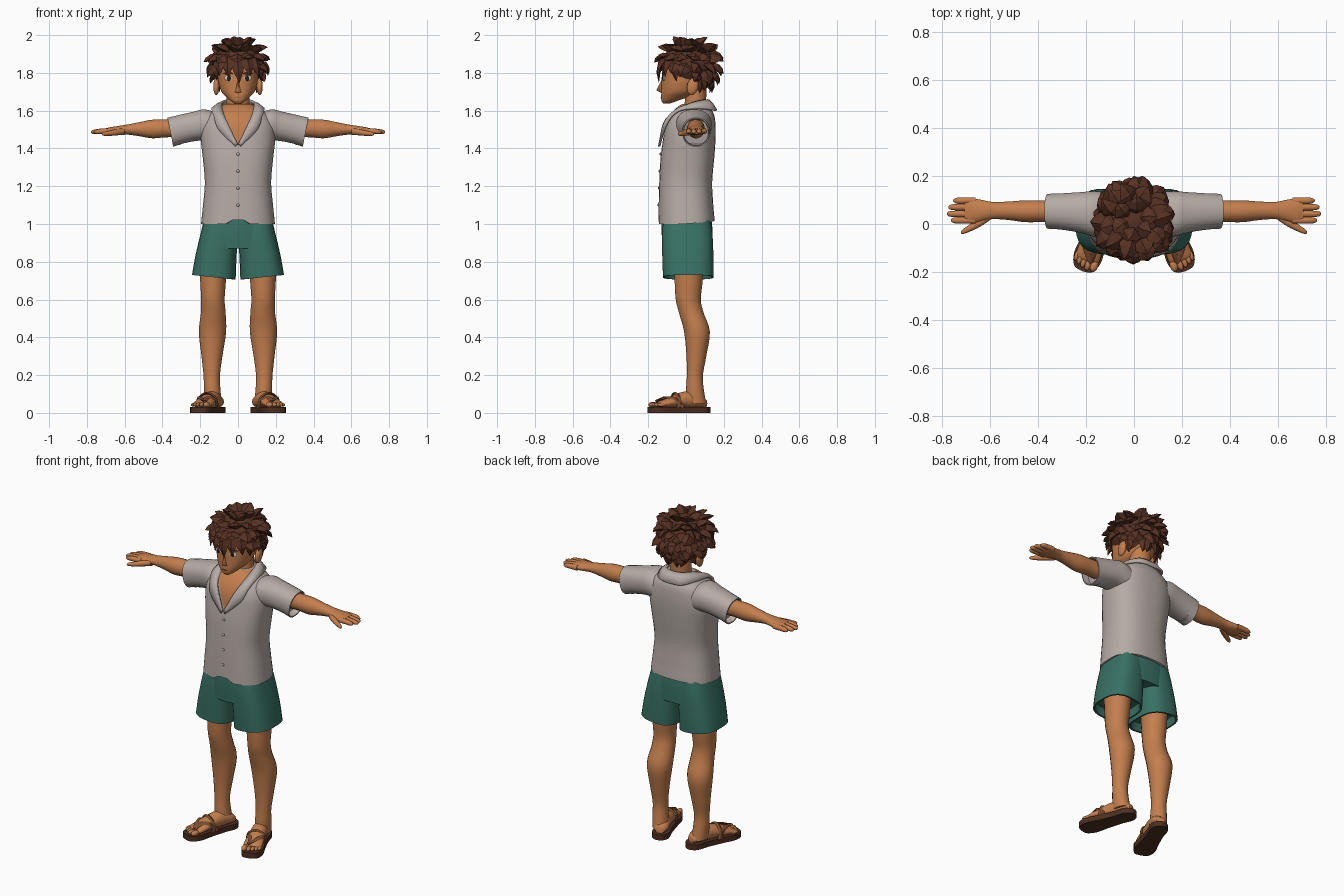
import bpy, bmesh, math, random
from mathutils import Vector, Matrix

if "Cube" in bpy.data.objects:
    bpy.data.objects.remove(bpy.data.objects["Cube"])

random.seed(4)


def material(name, rgb):
    m = bpy.data.materials.new(name)
    m.diffuse_color = (*rgb, 1)
    m.use_nodes = True
    m.node_tree.nodes["Principled BSDF"].inputs["Base Color"].default_value = m.diffuse_color
    return m


SKIN = material("tan skin", (0.55, 0.21, 0.075))
SHIRT = material("warm grey cloth", (0.47, 0.41, 0.38))
SHORTS = material("green cloth", (0.04, 0.165, 0.128))
HAIR = material("brown hair", (0.095, 0.031, 0.017))
SOLE = material("dark brown sole", (0.075, 0.028, 0.015))
STRAP = material("brown strap", (0.20, 0.075, 0.03))
WHITE = material("eye white", (0.7, 0.62, 0.55))
DARK = material("dark eye", (0.03, 0.012, 0.008))


def make(name, bm, mats, mirror=False, angle=50, xf=None):
    """Turn a bmesh into a finished object."""
    if xf:
        bm.transform(xf)
    bmesh.ops.recalc_face_normals(bm, faces=bm.faces)
    me = bpy.data.meshes.new(name)
    bm.to_mesh(me)
    bm.free()
    ob = bpy.data.objects.new(name, me)
    bpy.context.collection.objects.link(ob)
    for m in (mats if isinstance(mats, list) else [mats]):
        me.materials.append(m)
    if angle:
        bpy.ops.object.select_all(action='DESELECT')
        ob.select_set(True)
        bpy.context.view_layer.objects.active = ob
        bpy.ops.object.shade_smooth_by_angle(angle=math.radians(angle))
    if mirror:
        ob.modifiers.new("Mirror", 'MIRROR')
    return ob


def refine(pts, k=4):
    """Catmull-Rom interpolation of equal-length tuples."""
    p = [pts[0]] + list(pts) + [pts[-1]]
    out = []
    for i in range(1, len(p) - 2):
        for s in range(k):
            t = s / k
            out.append(tuple(0.5 * (2 * b + (c - a) * t + (2 * a - 5 * b + 4 * c - d) * t * t
                                    + (3 * b - a - 3 * c + d) * t ** 3)
                             for a, b, c, d in zip(p[i - 1], p[i], p[i + 1], p[i + 2])))
    return out + [tuple(pts[-1])]


def loft(name, rings, axis, mats, n=20, e=2.0, shear=(0, 0), lip=0, mirror=False,
         xf=None, post=None, k=4):
    """Skin rings (along, u, v, radius u, radius v); lip folds the last end inwards."""
    rings = refine(rings, k)
    if lip:
        a, u, v, ru, rv = rings[-1]
        rings += [(a, u, v, ru * .92, rv * .92), (a + lip, u, v, ru * .88, rv * .88)]
    bm = bmesh.new()
    loops = []
    for a, u, v, ru, rv in rings:
        loop = []
        for i in range(n):
            t = 2 * math.pi * (i + .5) / n
            c, s = math.cos(t), math.sin(t)
            c = math.copysign(abs(c) ** (2 / e), c)
            s = math.copysign(abs(s) ** (2 / e), s)
            w, p, q = a + shear[0] * c + shear[1] * s, u + ru * c, v + rv * s
            loop.append(bm.verts.new({'x': (w, p, q), 'y': (p, w, q), 'z': (p, q, w)}[axis]))
        loops.append(loop)
    for A, B in zip(loops, loops[1:]):
        for i in range(n):
            bm.faces.new((A[i], A[(i + 1) % n], B[(i + 1) % n], B[i]))
    bm.faces.new(loops[0])
    bm.faces.new(loops[-1])
    if post:
        post(bm)
    return make(name, bm, mats, mirror, 50, xf)


def ball(name, loc, rad, mat, mirror=False, rot=0, axis='Z', xf=None):
    bm = bmesh.new()
    bmesh.ops.create_uvsphere(bm, u_segments=16, v_segments=10, radius=1)
    m = Matrix.Translation(loc) @ Matrix.Rotation(math.radians(rot), 4, axis) @ Matrix.Diagonal((*rad, 1))
    return make(name, bm, mat, mirror, 60, xf @ m if xf else m)


def span(z, rx, y0, y1):
    return (z, 0, (y0 + y1) / 2, rx, (y1 - y0) / 2)


# Shirt body: V neck painted as cut faces, notch in the front hem
def shirt_cut(bm):
    for sx in (1, -1):
        bmesh.ops.bisect_plane(bm, geom=bm.verts[:] + bm.edges[:] + bm.faces[:],
                               plane_co=(0, 0, 1.42), plane_no=(sx, 0, -.45))
    for f in bm.faces:
        c = f.calc_center_median()
        f.material_index = int(c.y < .03 and abs(c.x) < .45 * (c.z - 1.42))
    for v in bm.verts:
        if v.co.z < 1.06:
            v.co.z += .1 * max(0, v.co.y) + (.05 * max(0, 1 - abs(v.co.x) / .05) if v.co.y < 0 else 0)


loft("shirt_body", [span(*r) for r in (
    (1.635, .07, -.02, .115), (1.615, .11, -.05, .13), (1.575, .165, -.085, .15),
    (1.52, .193, -.11, .157), (1.45, .198, -.122, .157), (1.35, .187, -.135, .15),
    (1.22, .176, -.142, .139), (1.10, .186, -.145, .145), (1.0, .196, -.146, .152))],
    'z', [SHIRT, SKIN], n=36, e=2.5, lip=.03, post=shirt_cut)

loft("sleeve", [(.08, .04, 1.50, .09, .085), (.16, .042, 1.522, .095, .085), (.22, .048, 1.518, .085, .077),
                (.30, .052, 1.502, .076, .075), (.358, .053, 1.486, .073, .077)],
     'x', SHIRT, n=24, e=2.3, shear=(0, .015), lip=-.04, mirror=True)

# Collar and lapels
inner = refine([(0, .118, 1.655), (.05, .105, 1.655), (.08, .05, 1.645), (.085, -.02, 1.615),
                (.072, -.088, 1.57), (.048, -.12, 1.52), (.002, -.138, 1.42)])
outer = refine([(0, .16, 1.6), (.075, .15, 1.603), (.125, .07, 1.612), (.138, -.03, 1.603),
                (.125, -.085, 1.56), (.1, -.118, 1.495), (.012, -.142, 1.41)])
bm = bmesh.new()
cols = [[bm.verts.new(p) for p in row] for row in
        (inner, [((Vector(a) + Vector(b)) / 2 + Vector((0, 0, .008))) for a, b in zip(inner, outer)], outer)]
for A, B in zip(cols, cols[1:]):
    for i in range(len(A) - 1):
        bm.faces.new((A[i], A[i + 1], B[i + 1], B[i]))
collar = make("collar", bm, SHIRT, True)
sol = collar.modifiers.new("Thickness", 'SOLIDIFY')
sol.thickness, sol.offset = .012, 0

for z, y in ((1.37, -.135), (1.28, -.14), (1.19, -.143), (1.1, -.146)):
    ball("shirt_button", (0, y, z), (.008, .005, .008), SHIRT)

# Shorts
loft("shorts_hips", [span(1.06, .172, -.125, .13), span(.98, .186, -.13, .14), span(.87, .19, -.125, .142)],
     'z', SHORTS, n=32, e=2.6)
loft("shorts_leg", [(1.02, .09, .005, .088, .125), (.94, .1, .007, .098, .134), (.82, .117, .01, .109, .136),
                    (.718, .128, .012, .116, .134)],
     'z', SHORTS, n=28, e=2.7, shear=(.012, 0), lip=.05, mirror=True)

# Legs
loft("leg", [(.86, .13, .015, .08, .08), (.70, .132, .014, .069, .075), (.60, .133, .012, .063, .067),
             (.53, .131, .028, .066, .066), (.43, .135, .058, .073, .069), (.30, .138, .055, .056, .053),
             (.20, .139, .047, .044, .043), (.13, .137, .047, .044, .047), (.05, .13, .052, .045, .055)],
     'z', SKIN, mirror=True)

# Feet and sandals, built straight and turned outwards
FOOT = Matrix.Translation((.155, -.035, 0)) @ Matrix.Rotation(math.radians(20), 4, 'Z')
loft("foot", [(.148, 0, .05, .025, .02), (.12, 0, .06, .042, .032), (.06, 0, .07, .044, .045),
              (0, 0, .066, .046, .04), (-.06, 0, .055, .052, .028), (-.11, 0, .045, .052, .018),
              (-.125, 0, .042, .045, .012)], 'y', SKIN, mirror=True, xf=FOOT)
for x, y, r in ((-.038, -.135, .016), (-.012, -.138, .012), (.009, -.133, .011), (.028, -.125, .011), (.045, -.115, .01)):
    ball("toe", (x, y, .043), (r, .026, r), SKIN, True, xf=FOOT)

half = refine([(0, -.172), (-.04, -.162), (-.06, -.11), (-.052, -.03), (-.046, .06), (-.048, .13), (-.025, .165), (0, .172)])
outline = half + [(-x, y) for x, y in half[-2:0:-1]]
bm = bmesh.new()
face = bm.faces.new([bm.verts.new((x, y, 0)) for x, y in outline])
top = bmesh.ops.extrude_face_region(bm, geom=[face])
bmesh.ops.translate(bm, vec=(0, 0, .032), verts=[v for v in top['geom'] if isinstance(v, bmesh.types.BMVert)])
make("sandal_sole", bm, SOLE, True, 40, FOOT)


def strap(name, pts, w):
    """Flat band following a path."""
    pts = [Vector(p) for p in refine(pts, 5)]
    bm = bmesh.new()
    rows = []
    for i, p in enumerate(pts):
        t = (pts[min(i + 1, len(pts) - 1)] - pts[max(i - 1, 0)]).normalized()
        up = (p - Vector((0, p.y, .04))).normalized()
        s = t.cross(up).normalized() * w
        rows.append([bm.verts.new(q) for q in (p + s, p + up * .007, p - s, p - up * .007)])
    for A, B in zip(rows, rows[1:]):
        for j in range(4):
            bm.faces.new((A[j], A[(j + 1) % 4], B[(j + 1) % 4], B[j]))
    make(name, bm, STRAP, True, 60, FOOT)


for s in (1, -1):
    strap("sandal_strap", [(-.022, -.125, .06), (s * .02, -.08, .08), (s * .045, -.04, .075), (s * .055, .0, .03)], .012)
strap("sandal_instep_strap", [(-.054, -.02, .03), (-.045, -.02, .08), (0, -.025, .105), (.045, -.02, .08), (.054, -.02, .03)], .012)

# Arms and hands
loft("arm", [(.20, .05, 1.505, .05, .055), (.36, .053, 1.507, .046, .048), (.45, .053, 1.503, .046, .05),
             (.52, .055, 1.502, .039, .038), (.585, .056, 1.5, .036, .027), (.63, .056, 1.496, .044, .024),
             (.68, .055, 1.492, .054, .02), (.705, .055, 1.491, .05, .014)], 'x', SKIN, mirror=True)
for y, end in ((.097, .752), (.07, .772), (.042, .778), (.015, .762)):
    loft("finger", [(.66, y, 1.492, .014, .015), (.72, y, 1.491, .0145, .0145), (end - .012, y, 1.488, .012, .011),
                    (end, y, 1.487, .004, .004)], 'x', SKIN, n=10, mirror=True, k=3)
loft("thumb", [(.60, .035, 1.49, .02, .018), (.64, .008, 1.486, .02, .017), (.68, -.015, 1.48, .016, .014),
               (.71, -.031, 1.477, .011, .01), (.72, -.036, 1.476, .004, .004)], 'x', SKIN, n=12, mirror=True)

# Neck and head
loft("neck", [(1.5, 0, .035, .085, .07), (1.59, 0, .042, .066, .06), (1.65, 0, .05, .061, .057),
              (1.74, 0, .05, .062, .06)], 'z', SKIN)
loft("head", [span(*r) for r in (
    (1.638, .018, -.12, -.085), (1.652, .04, -.13, -.045), (1.675, .066, -.132, .02), (1.70, .088, -.131, .07),
    (1.74, .102, -.13, .105), (1.78, .108, -.129, .125), (1.83, .113, -.125, .135), (1.89, .1, -.1, .125),
    (1.935, .05, -.05, .08))], 'z', SKIN, n=28, e=2.2)
bm = bmesh.new()
t, l, r, p, b = [bm.verts.new(c) for c in ((0, -.124, 1.775), (-.02, -.124, 1.695), (.02, -.124, 1.695),
                                          (0, -.157, 1.707), (0, -.124, 1.69))]
for f in ((t, l, p), (t, p, r), (l, b, p), (b, r, p), (t, r, b, l)):
    bm.faces.new(f)
make("nose", bm, SKIN, angle=80)
ball("ear", (.115, .035, 1.728), (.016, .03, .046), SKIN, True, -12, 'X')
ball("eye_white", (.05, -.1185, 1.772), (.023, .004, .014), WHITE, True, 16)
ball("eye_iris", (.048, -.1215, 1.772), (.011, .004, .014), DARK, True, 16)
ball("eyebrow", (.052, -.12, 1.797), (.027, .004, .005), HAIR, True, 16)
ball("mouth", (0, -.132, 1.671), (.022, .003, .0025), STRAP)

# Hair: cap plus pointed locks
CEN, RAD = Vector((0, .015, 1.84)), Vector((.135, .145, .12))
ball("hair_cap", CEN, RAD, HAIR)


def on_hair(az, el, f):
    a, e = math.radians(az), math.radians(el)
    return CEN + f * RAD * Vector((math.cos(a) * math.cos(e), math.sin(a) * math.cos(e), math.sin(e)))


def lock(bm, az, e0, e1, f, w, twist=0):
    """Curved diamond-section spike from the cap to a point."""
    base, tip = on_hair(az, e0, .86), on_hair(az + twist, e1, f)
    mid = on_hair(az + twist * .3, e0 * .6 + e1 * .4, 1.22)
    tip.z = min(tip.z, 2.0)
    tip.y = max(-.2, min(.2, tip.y))
    rows = []
    for t, s in ((0, .9), (.35, 1), (.7, .6)):
        p = base * (1 - t) ** 2 + mid * 2 * t * (1 - t) + tip * t * t
        d = ((mid - base) * (1 - t) + (tip - mid) * t).normalized()
        side = d.cross(p - CEN)
        if side.length < 1e-3:
            side = d.cross(Vector((1, 0, 0)))
        side.normalize()
        up = side.cross(d)
        rows.append([bm.verts.new(p + q * s) for q in (side * w, up * w * .45, -side * w, -up * w * .45)])
    end = bm.verts.new(tip)
    for A, B in zip(rows, rows[1:]):
        for j in range(4):
            bm.faces.new((A[j], A[(j + 1) % 4], B[(j + 1) % 4], B[j]))
    for j in range(4):
        bm.faces.new((rows[-1][j], rows[-1][(j + 1) % 4], end))
    bm.faces.new(rows[0][::-1])


bm = bmesh.new()
# rows: base elevation, tip elevation, reach, count, half width, first and last azimuth
for e0, e1, f, n, w, a0, a1 in ((72, 62, 1.38, 6, .045, 20, 380), (48, 38, 1.42, 11, .046, 0, 360),
                                (25, 9, 1.33, 14, .046, 10, 370), (2, -18, 1.33, 11, .042, -25, 230),
                                (-18, -36, 1.34, 8, .04, 15, 185), (-30, -55, 1.45, 7, .035, 32, 170)):
    for i in range(n):
        lock(bm, a0 + (a1 - a0) * i / n + random.uniform(-5, 5), e0, e1 + random.uniform(-5, 5),
             f + random.uniform(-.06, .06), w, random.uniform(-14, 14))
# Fringe over the forehead and in front of the ears
for az, e1, f in ((-150, -34, 1.22), (-132, -22, 1.3), (-113, -24, 1.3), (-92, -36, 1.35),
                  (-72, -22, 1.32), (-52, -24, 1.28), (-32, -36, 1.22)):
    lock(bm, az, 30, e1, f, .04, 5)
make("hair_locks", bm, HAIR, angle=0)
